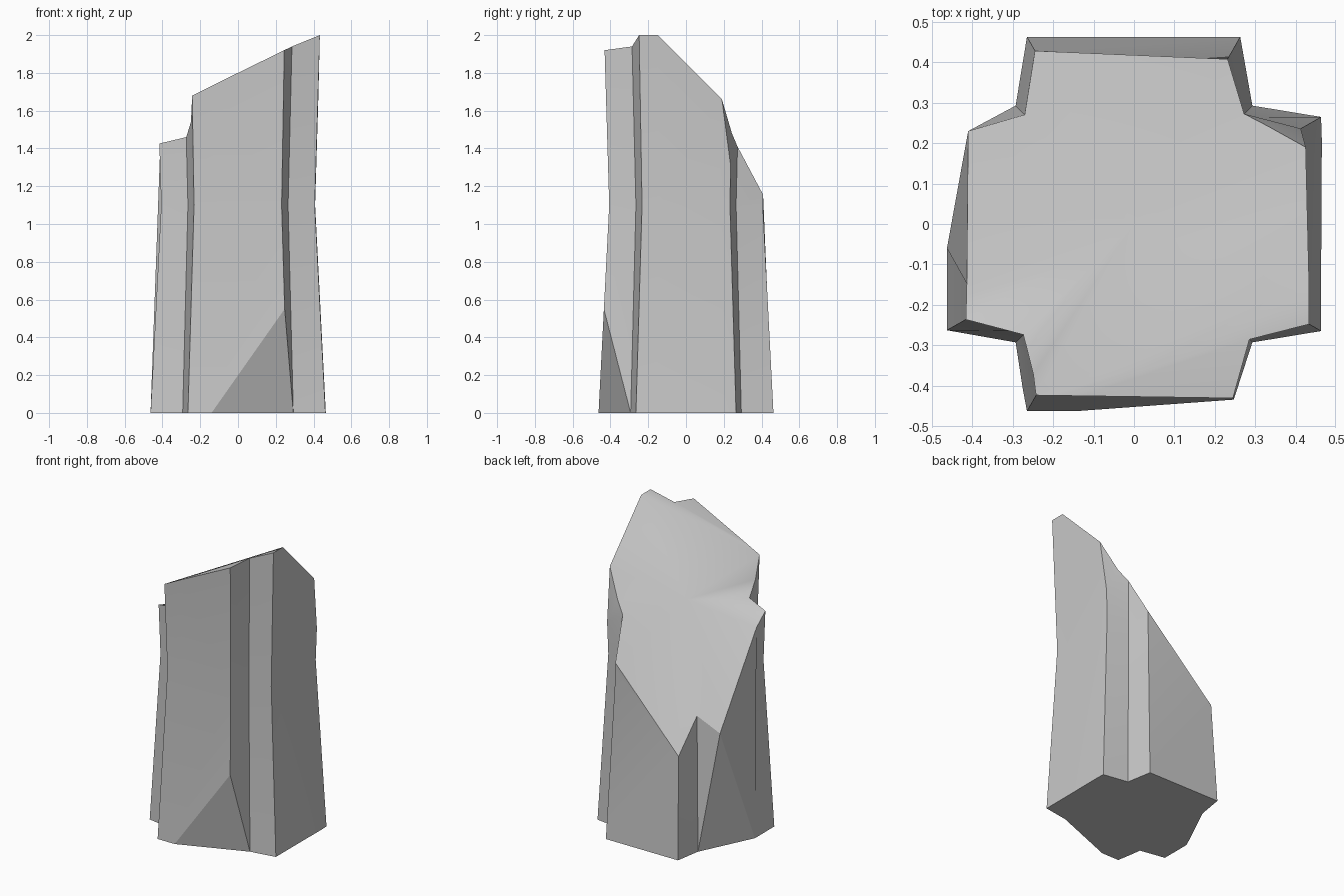
import bpy, bmesh

cube = bpy.data.objects.get("Cube")
if cube:
    bpy.data.objects.remove(cube, do_unlink=True)

WAIST = 1.1

# Plan outline, anticlockwise from the front: x, y, lowest height, broken top height
COLUMNS = [
    (-.265, -.463, 0, 1.68), (-.14, -.463, 0, 1.737), (.263, -.463, .55, 1.92),
    (.293, -.293, 0, 1.94), (.463, -.265, 0, 2), (.463, -.16, 0, 2),
    (.465, .208, 0, 1.66), (.463, .265, 0, 1.31), (.293, .293, 0, 1.41),
    (.263, .463, 0, 1.155), (-.265, .463, 0, .67), (-.293, .293, 0, .885),
    (-.45, .252, .79, .79), (-.463, -.06, 0, 0), (-.463, -.165, 0, 1.35),
    (-.463, -.263, 0, 1.426), (-.293, -.293, 0, 1.46), (-.275, -.41, 0, 1.54),
]


def taper(x, y, z):
    """Width factor: narrowing to the waist, then flaring; notches move less."""
    shrink, flare = (.095, .075) if abs(x) == abs(y) else (.122, .058)
    if z < WAIST:
        return 1 - shrink * z / WAIST
    return 1 - shrink + flare * (z - WAIST) / .9


bm = bmesh.new()


def make_path(x, y, low, top):
    heights = [low]
    if low < WAIST < top:
        heights.append(WAIST)
    if top > low:
        heights.append(top)
    return [bm.verts.new((x * taper(x, y, z), y * taper(x, y, z), z)) for z in heights]


def zip_panel(a, b):
    """Join two neighbouring upright paths with a strip of triangles."""
    i = j = 0
    while i < len(a) - 1 or j < len(b) - 1:
        za = a[i + 1].co.z if i < len(a) - 1 else 9
        zb = b[j + 1].co.z if j < len(b) - 1 else 9
        if za < zb:
            bm.faces.new((a[i], b[j], a[i + 1]))
            i += 1
        else:
            bm.faces.new((a[i], b[j], b[j + 1]))
            j += 1


paths = [make_path(*c) for c in COLUMNS]
count = len(paths)
tops = [p[-1] for p in paths]

# Side walls and the chipped lower corners
for n in range(count):
    path, after = paths[n], paths[(n + 1) % count]
    zip_panel(path, after)
    if path[0].co.z > 0:
        bm.faces.new((paths[n - 1][0], after[0], path[0]))
bm.faces.new((tops[12], tops[13], tops[14]))

# Underside
bm.faces.new([p[0] for p in reversed(paths) if p[0].co.z == 0])

# Small chip at the back left corner of the top
chip = bm.verts.new((.33, .243, 1.48))
bm.faces.new((tops[6], tops[7], chip))
bm.faces.new((tops[7], tops[8], chip))

# Broken sloping top: front shelf, then the slope around a middle point
shelf = [(0, 1), (1, 2), (4, 5), (5, 0)]
top_faces = [bm.faces.new((tops[3], tops[a], tops[b])) for a, b in shelf]
middle = bm.verts.new((0, 0, 1.48))
rim = [tops[0], tops[5], tops[6], chip] + tops[8:13] + tops[14:]
for n, vert in enumerate(rim):
    top_faces.append(bm.faces.new((middle, rim[n - 1], vert)))

bmesh.ops.recalc_face_normals(bm, faces=bm.faces)

# Crisp corners on the walls, soft shading across the broken top
for face in bm.faces:
    face.smooth = True
for edge in bm.edges:
    on_top = all(f in top_faces for f in edge.link_faces)
    edge.smooth = on_top or edge.calc_face_angle(0) < .26

mesh = bpy.data.meshes.new("broken_pillar")
bm.to_mesh(mesh)
bm.free()

# Plain stone colour
stone = bpy.data.materials.new("stone_grey")
stone.use_nodes = True
colour = (.58, .58, .58, 1)
stone.diffuse_color = colour
stone.node_tree.nodes["Principled BSDF"].inputs["Base Color"].default_value = colour
mesh.materials.append(stone)

pillar = bpy.data.objects.new("broken_pillar", mesh)
bpy.context.collection.objects.link(pillar)
